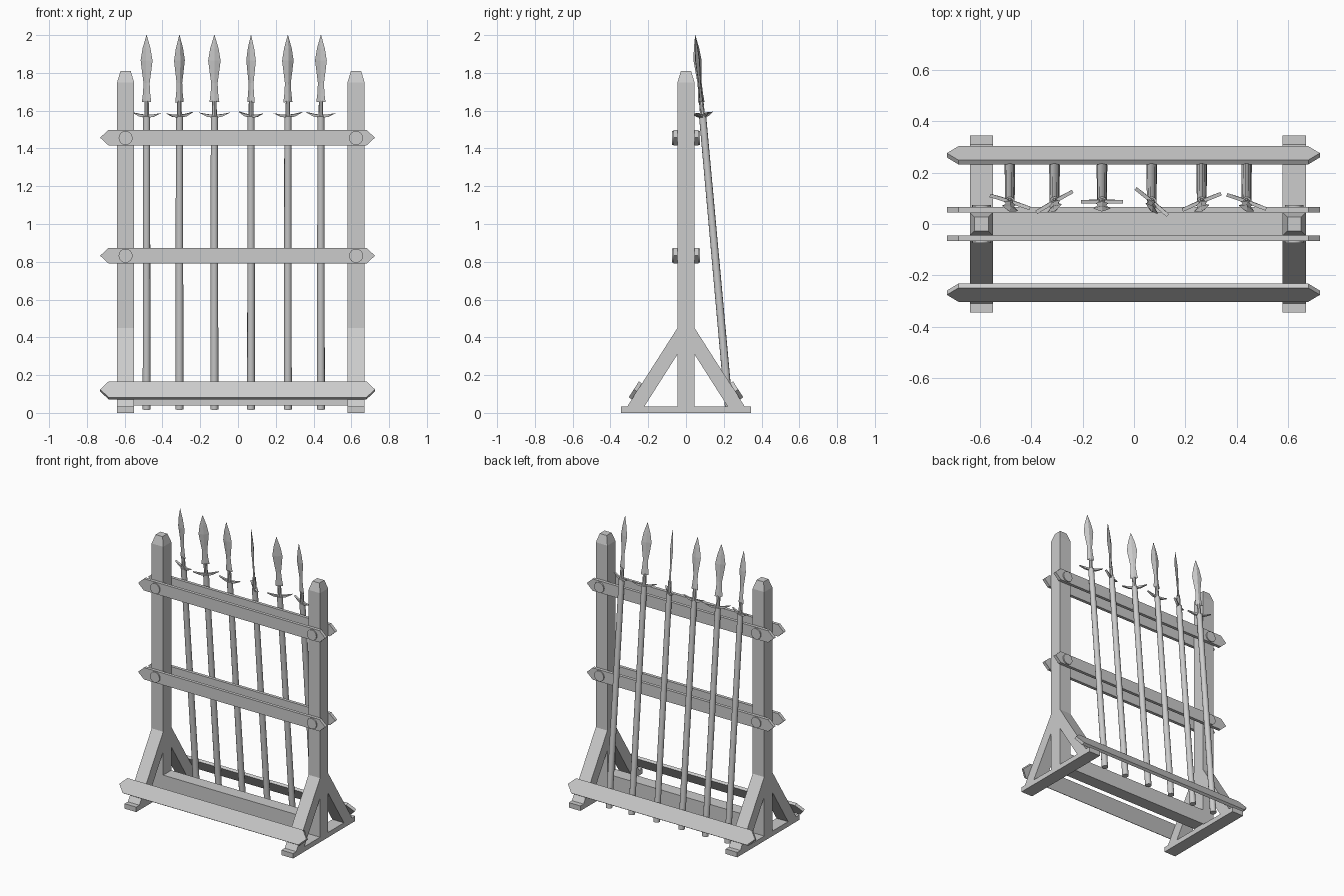
import bpy, bmesh
from math import radians, cos, sin, atan2, pi
from mathutils import Matrix, Vector

if "Cube" in bpy.data.objects:
    bpy.data.objects.remove(bpy.data.objects["Cube"])


def loft(name, rings, matrix=None, smooth=False):
    """Bridge rings of equal point count and cap both ends."""
    bm = bmesh.new()
    loops = [[bm.verts.new(p) for p in ring] for ring in rings]
    n = len(loops[0])
    for a, b in zip(loops, loops[1:]):
        for i in range(n):
            j = (i + 1) % n
            bm.faces.new((a[i], a[j], b[j], b[i]))
    bm.faces.new(loops[0])
    bm.faces.new(loops[-1])
    bmesh.ops.recalc_face_normals(bm, faces=bm.faces)
    me = bpy.data.meshes.new(name)
    bm.to_mesh(me)
    bm.free()
    ob = bpy.data.objects.new(name, me)
    bpy.context.collection.objects.link(ob)
    if matrix is not None:
        ob.matrix_world = matrix
    if smooth:
        bpy.ops.object.select_all(action='DESELECT')
        ob.select_set(True)
        bpy.context.view_layer.objects.active = ob
        bpy.ops.object.shade_smooth_by_angle(angle=radians(40))
    return ob


def rect(hx, hy, z, cx=0):
    return [(cx - hx, -hy, z), (cx + hx, -hy, z), (cx + hx, hy, z), (cx - hx, hy, z)]


def circle(r, z, n=12):
    return [(r * cos(2 * pi * i / n), r * sin(2 * pi * i / n), z) for i in range(n)]


def prism_x(name, yz, x0, x1):
    return loft(name, [[(x, y, z) for y, z in yz] for x in (x0, x1)])


def board(name, height, thick, centre, tilt=0):
    """Long board with pointed ends."""
    h = height / 2
    xz = [(-0.73, 0), (-0.685, -h), (0.68, -h), (0.725, 0), (0.68, h), (-0.685, h)]
    rings = [[(x, y, z) for x, z in xz] for y in (-thick / 2, thick / 2)]
    return loft(name, rings, Matrix.Translation(centre) @ Matrix.Rotation(tilt, 4, 'X'))


POSTS = (-0.595, 0.625)
W = 0.045

# end frames: post, foot, two braces, bolts
for px in POSTS:
    loft("post", [rect(W, W, 0.035, px), rect(W, W, 1.75, px), rect(0.027, 0.027, 1.81, px)])
    loft("foot", [rect(W, 0.345, 0, px), rect(W, 0.345, 0.035, px)])
    for s in (-1, 1):
        prism_x("brace", [(s * 0.31, 0.035), (s * W, 0.45), (s * W, 0.31), (s * 0.22, 0.035)],
                px - W, px + W)
    for z in (0.832, 1.455):
        loft("bolt", [circle(0.037, -0.075, 16), circle(0.037, 0.075, 16)],
             Matrix.Translation((px, 0, z)) @ Matrix.Rotation(pi / 2, 4, 'X'), smooth=True)

# floor beam between the posts
prism_x("floor_beam", [(-W, 0.04), (W, 0.04), (W, 0.145), (-W, 0.145)], -0.55, 0.58)

# paired rails and sloping base boards
lean = atan2(0.265, 0.415)
for s in (-1, 1):
    for z in (0.832, 1.457):
        board("rail", 0.083, 0.022, (0, s * 0.056, z))
    board("base_board", 0.1, 0.02, (0, s * 0.268, 0.119), s * lean)

# spears leaning on the back rail: (x position, turn about the shaft)
SPEARS = [(-0.484, -18), (-0.31, 30), (-0.125, 0), (0.069, -40), (0.264, 23), (0.439, -20)]
for x, turn in SPEARS:
    m = (Matrix.Translation((x, 0.228, 0.018)) @ Matrix.Rotation(0.09, 4, 'X')
         @ Matrix.Rotation(radians(turn), 4, 'Z'))
    loft("spear_shaft", [circle(0.021, 0), circle(0.019, 1.56)], m, smooth=True)
    loft("spear_socket", [circle(0.013, 1.55, 8), circle(0.012, 1.64, 8)], m, smooth=True)
    # crescent guard
    xz = [(-0.082, 1.578), (-0.04, 1.557), (0, 1.55), (0.04, 1.557), (0.082, 1.578),
          (0.04, 1.570), (0, 1.566), (-0.04, 1.570)]
    loft("spear_guard", [[(a, y, b) for a, b in xz] for y in (-0.007, 0.007)], m)
    # diamond-section blade
    blade = [(0.026, 1.634), (0.020, 1.68), (0.017, 1.735), (0.026, 1.80),
             (0.033, 1.855), (0.022, 1.92), (0.001, 1.99)]
    loft("spear_blade", [[(-w, 0, z), (0, -0.3 * w, z), (w, 0, z), (0, 0.3 * w, z)]
                         for w, z in blade], m)
